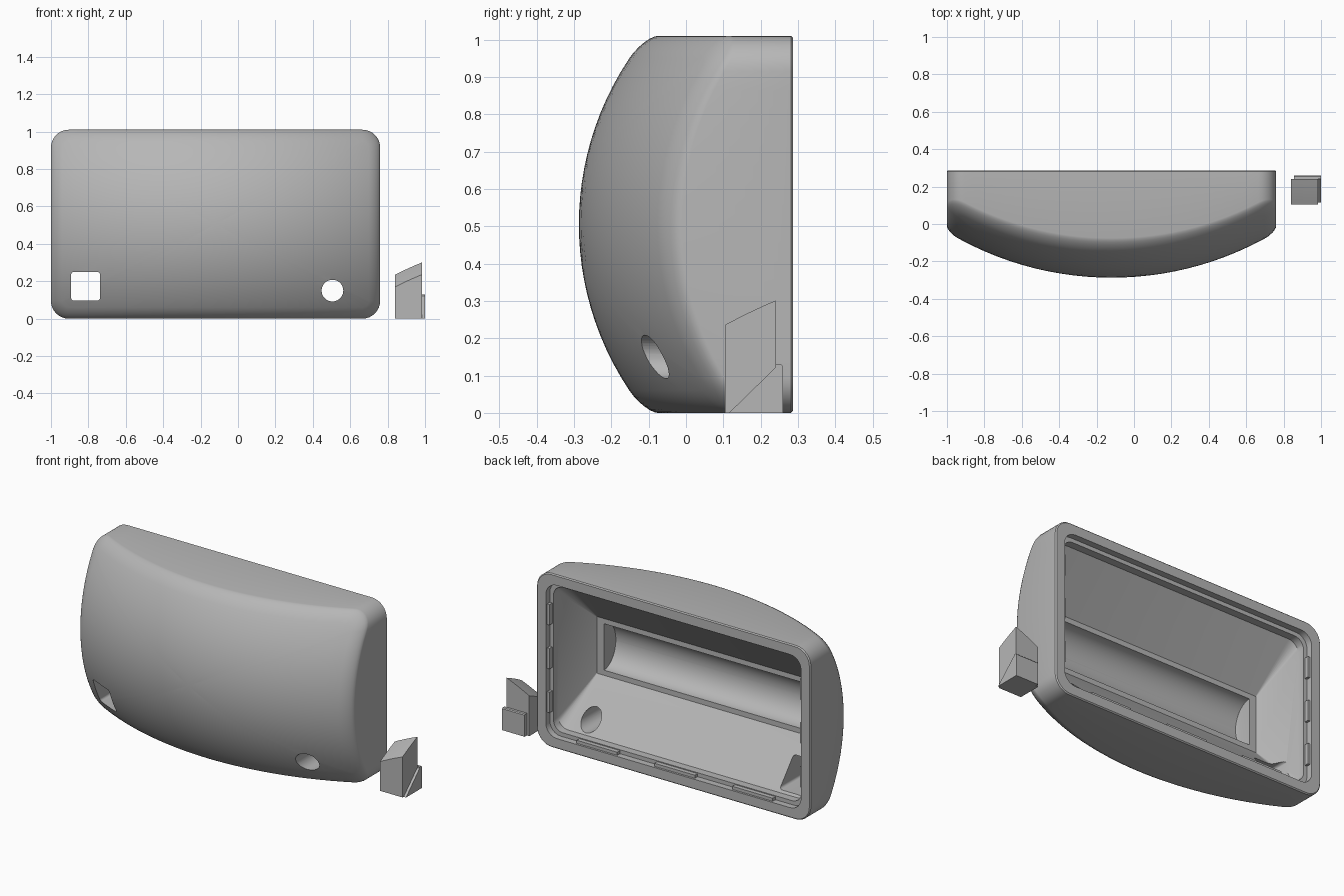
import bpy, bmesh, math

if "Cube" in bpy.data.objects:
    bpy.data.objects.remove(bpy.data.objects["Cube"])

CX, CZ, HX, HZ = -0.12, 0.505, 0.88, 0.505   # housing centre and half sizes
BACK = 0.287

grey = bpy.data.materials.new("plain grey")
grey.diffuse_color = (0.47, 0.47, 0.47, 1)
grey.use_nodes = True
grey.node_tree.nodes["Principled BSDF"].inputs["Base Color"].default_value = grey.diffuse_color


def make(name, bm, angle=35):
    bmesh.ops.recalc_face_normals(bm, faces=bm.faces)
    me = bpy.data.meshes.new(name)
    bm.to_mesh(me)
    bm.free()
    ob = bpy.data.objects.new(name, me)
    bpy.context.collection.objects.link(ob)
    me.materials.append(grey)
    return ob


def activate(ob):
    bpy.ops.object.select_all(action='DESELECT')
    ob.select_set(True)
    bpy.context.view_layer.objects.active = ob


def smooth(ob, angle=30):
    activate(ob)
    bpy.ops.object.shade_smooth_by_angle(angle=math.radians(angle))


def rounded(hx, hz, r, nx=1, nz=1, nc=6):
    """Rounded rectangle around the origin, counter-clockwise."""
    r = min(r, hx, hz)
    pts = []
    for q, (sx, sz) in enumerate(((1, 1), (-1, 1), (-1, -1), (1, -1))):
        for i in range(nc + 1):
            a = math.pi / 2 * (q + i / nc)
            pts.append((sx * (hx - r) + r * math.cos(a),
                        sz * (hz - r) + r * math.sin(a)))
        # subdivide the straight run that follows the corner
        n = nx if q % 2 == 0 else nz
        x0, z0 = pts[-1]
        x1, z1 = (-x0, z0) if q % 2 == 0 else (x0, -z0)
        pts += [(x0 + (x1 - x0) * k / n, z0 + (z1 - z0) * k / n) for k in range(1, n)]
    return pts


def skin(bm, rings):
    """Join rings of points with quads and return the vertex rings."""
    vr = [[bm.verts.new(p) for p in ring] for ring in rings]
    for a, b in zip(vr, vr[1:]):
        for i in range(len(a)):
            j = (i + 1) % len(a)
            bm.faces.new((a[i], a[j], b[j], b[i]))
    return vr


def loft(name, cx, cz, sections):
    """Closed solid through (y, half x, half z, corner radius) sections."""
    bm = bmesh.new()
    vr = skin(bm, [[(cx + x, y, cz + z) for x, z in rounded(hx, hz, r)]
                   for y, hx, hz, r in sections])
    bm.faces.new(vr[0])
    bm.faces.new(vr[-1])
    return make(name, bm)


def prism(name, pts, axis, a, b):
    """Extrude a 2D outline along x (axis 0) or y (axis 1)."""
    bm = bmesh.new()
    put = (lambda p, t: (t, p[0], p[1])) if axis == 0 else (lambda p, t: (p[0], t, p[1]))
    vr = skin(bm, [[put(p, t) for p in pts] for t in (a, b)])
    bm.faces.new(vr[0])
    bm.faces.new(vr[1])
    return make(name, bm)


def cut(ob, cutter, op='DIFFERENCE'):
    m = ob.modifiers.new("cut", 'BOOLEAN')
    m.operation, m.solver, m.object = op, 'EXACT', cutter
    activate(ob)
    bpy.ops.object.modifier_apply(modifier=m.name)
    bpy.data.objects.remove(cutter)


# Domed housing: flat back, straight sides, filleted edge, double-curved front
def dome(x, z):
    return -0.287 + 1.706 - math.sqrt(1.706**2 - x * x) + 0.80 - math.sqrt(0.64 - z * z)


def ring(d, extra=0, y=None, scale=1):
    return [(CX + x * scale, dome(x * scale, z * scale) + extra if y is None else y,
             CZ + z * scale)
            for x, z in rounded(HX - d, HZ - d, 0.095 - d, 28, 16, 8)]


bm = bmesh.new()
rings = [ring(0.006, y=BACK), ring(0, y=BACK - 0.006)]
for k in range(7):
    t = math.pi / 2 * k / 6
    rings.append(ring(0.06 * (1 - math.cos(t)), 0.032 * (1 - math.sin(t))))
rings += [ring(0.06, scale=s / 12) for s in range(11, 0, -1)]
vr = skin(bm, rings)
bm.faces.new(vr[0])
tip = bm.verts.new((CX, dome(0, 0), CZ))
for i, v in enumerate(vr[-1]):
    bm.faces.new((v, vr[-1][(i + 1) % len(vr[-1])], tip))
housing = make("housing", bm)

# Stepped opening, sloping cavity and the rounded trough at its bottom
sections = [(0.32, HX - 0.06, HZ - 0.06, 0.07), (0.25, HX - 0.06, HZ - 0.06, 0.07),
            (0.25, HX - 0.083, HZ - 0.083, 0.06), (0.205, HX - 0.083, HZ - 0.083, 0.06),
            (-0.01, 0.70, 0.165, 0.004)]
for k in range(13):
    t = math.radians(87) * k / 12
    sections.append((-0.01 - 0.11 * math.sin(t), 0.655, 0.135 * math.cos(t), 0.002))
cut(housing, loft("cavity", CX, CZ, sections))

# Round and square holes through the front
cut(housing, prism("round_hole", [(0.505 + 0.058 * math.cos(i * math.pi / 18),
                                   0.15 + 0.058 * math.sin(i * math.pi / 18))
                                  for i in range(36)], 1, -0.4, 0.4 - 0.11))
cut(housing, loft("square_hole", -0.815, 0.173,
                  [(-0.4, 0.077, 0.077, 0.015), (0.24, 0.077, 0.077, 0.015)]))
smooth(housing)

# Snap catches lying in the opening step
def box(name, x0, x1, y0, y1, z0, z1):
    return prism(name, [(x0, z0), (x1, z0), (x1, z1), (x0, z1)], 1, y0, y1)


for i, x in enumerate((-0.62, -0.12, 0.38)):
    box(f"bottom_catch_{i + 1}", x - 0.13, x + 0.13, 0.25, 0.275, 0.058, 0.078)
for i, z in enumerate((0.25, 0.505, 0.76)):
    for side, s in (("left", -1), ("right", 1)):
        xs = sorted((CX + s * (HX - 0.058), CX + s * (HX - 0.075)))
        box(f"{side}_catch_{i + 1}", *xs, 0.25, 0.275, z - 0.06, z + 0.06)

# Loose latch: block with a slanted, slightly hollow top
bm = bmesh.new()
N = 6
def top(u, v):
    return 0.17 + 0.066 * (u + 0.12 * u * (1 - u)) + 0.065 * (v + 0.12 * v * (1 - v))


rings = []
for k in range(N + 1):
    u = k / N
    x = 0.84 + 0.145 * u
    rings.append([(x, 0.105, 0), (x, 0.24, 0)] +
                 [(x, 0.24 - 0.135 * j / N, top(u, 1 - j / N)) for j in range(N + 1)])
vr = skin(bm, rings)
bm.faces.new(vr[0])
bm.faces.new(vr[-1])
latch = make("latch_block", bm)
smooth(latch)

# Latch foot: step at the back and wedge on the side
prism("latch_step", [(0.24, 0), (0.26, 0), (0.26, 0.125), (0.255, 0.13), (0.24, 0.13)],
      0, 0.855, 1.0)
prism("latch_wedge", [(0.115, 0), (0.24, 0), (0.24, 0.122)], 0, 0.98, 1.0)
